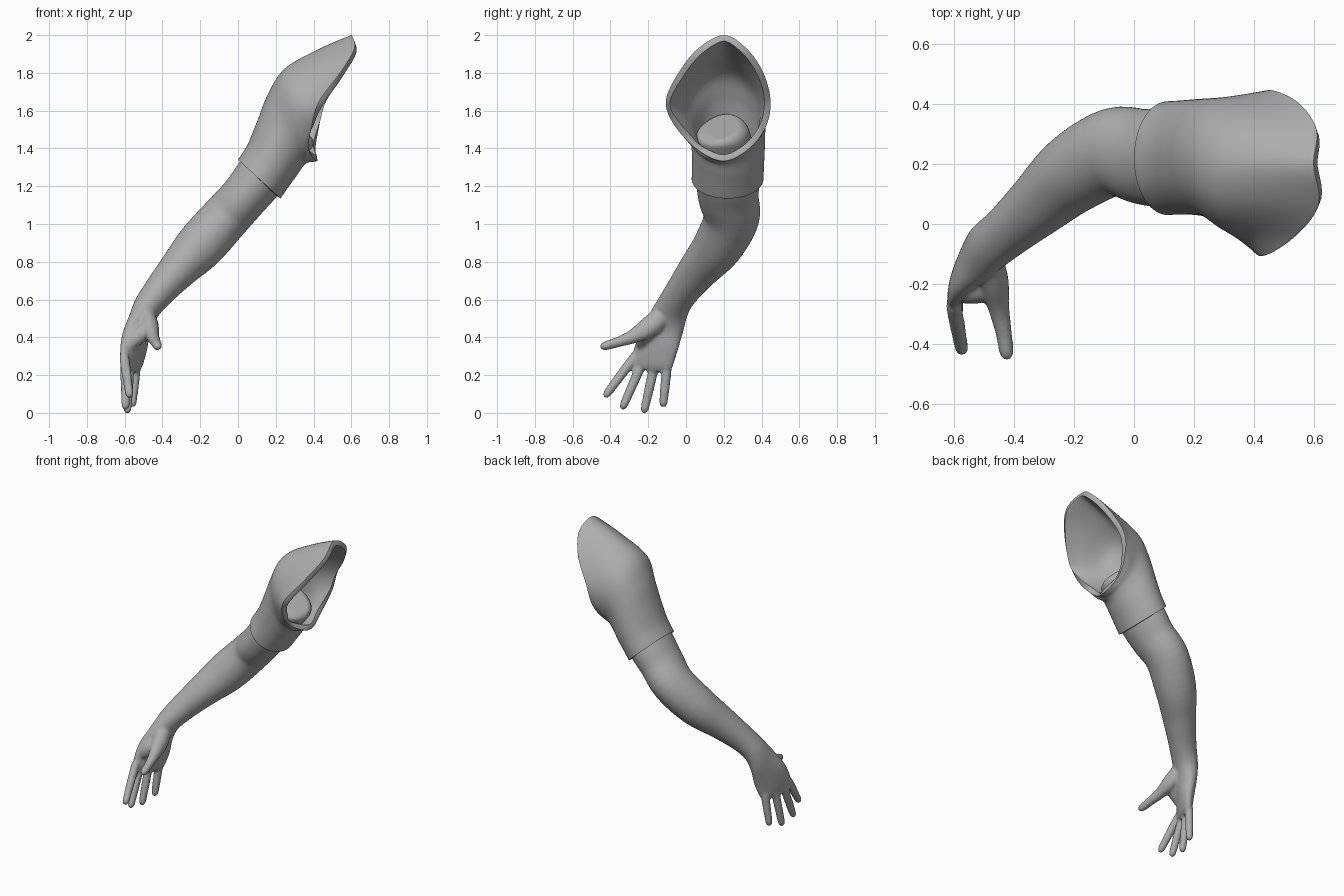
import bpy, bmesh, math
from mathutils import Vector

if "Cube" in bpy.data.objects:
    bpy.data.objects.remove(bpy.data.objects["Cube"])

SIDES = 40


def spline(rows, steps, closed=False):
    """Catmull-Rom through equal-length rows of numbers."""
    out, n = [], len(rows)
    for i in range(n if closed else n - 1):
        if closed:
            a, b, c, d = (rows[(i + k) % n] for k in (-1, 0, 1, 2))
        else:
            a, b, c, d = (rows[max(i - 1, 0)], rows[i], rows[i + 1],
                          rows[min(i + 2, n - 1)])
        for s in range(steps):
            t = s / steps
            out.append([0.5 * (2 * q + (r - p) * t + (2 * p - 5 * q + 4 * r - u) * t * t
                               + (3 * q - p - 3 * r + u) * t ** 3)
                        for p, q, r, u in zip(a, b, c, d)])
    if not closed:
        out.append(list(rows[-1]))
    return out


def skin(bm, rings, capped):
    """Bridge rings of points with quads."""
    loops = [[bm.verts.new(p) for p in ring] for ring in rings]
    faces = []
    for a, b in zip(loops, loops[1:]):
        n = len(a)
        for i in range(n):
            j = (i + 1) % n
            faces.append(bm.faces.new((a[i], a[j], b[j], b[i])))
    if capped:
        faces += [bm.faces.new(loops[0]), bm.faces.new(loops[-1])]
    bmesh.ops.recalc_face_normals(bm, faces=faces)
    return faces


def limb(bm, rows, steps=5):
    """Closed tube; each row is x, y, z, half thickness, half width, twist."""
    rows = spline([list(r) + [0] * (6 - len(r)) for r in rows], steps)
    pts = [Vector(r[:3]) for r in rows]
    rings = []
    for i, r in enumerate(rows):
        t = (pts[min(i + 1, len(pts) - 1)] - pts[max(i - 1, 0)]).normalized()
        w = Vector((r[5], 1, 0))
        w = (w - t * w.dot(t)).normalized()
        n = t.cross(w)
        rings.append([pts[i] + n * r[3] * math.cos(a) + w * r[4] * math.sin(a)
                      for a in (2 * math.pi * k / SIDES for k in range(SIDES))])
    skin(bm, rings, True)


def finish(bm, name, mat):
    me = bpy.data.meshes.new(name)
    bm.to_mesh(me)
    bm.free()
    ob = bpy.data.objects.new(name, me)
    bpy.context.collection.objects.link(ob)
    me.materials.append(mat)
    return ob


def bake(ob):
    """Apply modifiers and shade smooth."""
    bpy.ops.object.select_all(action='DESELECT')
    ob.select_set(True)
    bpy.context.view_layer.objects.active = ob
    bpy.ops.object.convert(target='MESH')
    bpy.ops.object.shade_smooth_by_angle(angle=math.radians(45))


grey = bpy.data.materials.new("plain grey")
grey.diffuse_color = (0.42, 0.42, 0.42, 1)
grey.use_nodes = True
grey.node_tree.nodes["Principled BSDF"].inputs["Base Color"].default_value = grey.diffuse_color

# Arm, from the slanted end inside the sleeve down to the knuckles
bm = bmesh.new()
limb(bm, [
    (0.285, 0.19, 1.515, 0.13, 0.09),
    (0.27, 0.195, 1.49, 0.15, 0.135),
    (0.235, 0.2, 1.43, 0.14, 0.15),
    (0.185, 0.21, 1.35, 0.13, 0.16),
    (0.11, 0.22, 1.24, 0.134, 0.168),
    (0.03, 0.225, 1.14, 0.127, 0.16),
    (-0.07, 0.24, 1.03, 0.129, 0.148),
    (-0.20, 0.17, 0.885, 0.13, 0.133),
    (-0.32, 0.065, 0.755, 0.104, 0.108),
    (-0.42, -0.022, 0.64, 0.085, 0.09),
    (-0.483, -0.073, 0.555, 0.074, 0.09, 0.1),
    (-0.525, -0.112, 0.46, 0.06, 0.105, 0.35),
    (-0.548, -0.147, 0.37, 0.052, 0.12, 0.5),
    (-0.567, -0.18, 0.27, 0.038, 0.12, 0.45),
    (-0.573, -0.188, 0.225, 0.022, 0.105, 0.4),
])

# Fingers: base, tip
for base, tip in [((-0.603, -0.27, 0.30), (-0.573, -0.432, 0.083)),
                  ((-0.596, -0.225, 0.28), (-0.595, -0.34, 0.018)),
                  ((-0.573, -0.165, 0.26), (-0.587, -0.224, -0.002)),
                  ((-0.540, -0.1, 0.25), (-0.561, -0.122, 0.03))]:
    b, e = Vector(base), Vector(tip)
    limb(bm, [(*b.lerp(e, f), r, r) for f, r in
              ((0, 0.026), (0.35, 0.026), (0.7, 0.024), (0.92, 0.021), (1, 0.01))])

# Thumb
limb(bm, [(-0.485, -0.11, 0.53, 0.045, 0.05), (-0.467, -0.195, 0.455, 0.048, 0.056),
          (-0.452, -0.28, 0.405, 0.035, 0.038), (-0.436, -0.36, 0.375, 0.028, 0.027),
          (-0.426, -0.43, 0.354, 0.024, 0.023), (-0.423, -0.453, 0.348, 0.011, 0.011)])

# Web between thumb and palm
limb(bm, [(-0.475, -0.20, 0.445, 0.045, 0.05), (-0.53, -0.225, 0.405, 0.045, 0.042),
          (-0.575, -0.23, 0.36, 0.035, 0.035)])

arm = finish(bm, "arm_and_hand", grey)
m = arm.modifiers.new("blend", 'REMESH')
m.mode = 'VOXEL'
m.voxel_size = 0.009
m.use_smooth_shade = True
m = arm.modifiers.new("soften", 'SMOOTH')
m.factor = 0.5
m.iterations = 5
bake(arm)

# Sleeve tube sections: top x, z, bottom x, z, front y, back y
sections = []
for tx, tz, bx, bz, y0, y1 in [(0.00, 1.34, 0.225, 1.135, 0.03, 0.41),
                               (0.05, 1.42, 0.27, 1.20, 0.032, 0.413),
                               (0.10, 1.54, 0.31, 1.255, 0.03, 0.417),
                               (0.16, 1.69, 0.345, 1.305, 0.02, 0.42),
                               (0.25, 1.825, 0.37, 1.325, -0.025, 0.425)]:
    row = []
    for k in range(12):
        c, s = math.cos(math.pi * k / 6), math.sin(math.pi * k / 6)
        row += [(tx + bx) / 2 + (tx - bx) / 2 * c,
                (y0 + y1) / 2 + (y1 - y0) / 2 * s,
                (tz + bz) / 2 + (tz - bz) / 2 * c]
    sections.append(row)

# Curved shoulder opening, from the top round the back
opening = [(0.60, 0.20, 2.0), (0.61, 0.315, 1.935), (0.55, 0.405, 1.81),
           (0.46, 0.447, 1.66), (0.43, 0.425, 1.52), (0.41, 0.335, 1.40),
           (0.42, 0.20, 1.333), (0.375, 0.06, 1.395), (0.39, -0.06, 1.52),
           (0.43, -0.107, 1.65), (0.54, -0.04, 1.80), (0.617, 0.065, 1.93)]
rim = [v for p in opening for v in p]
# Halfway section with a slightly fuller shoulder
half = [0.45 * a + 0.55 * b for a, b in zip(sections[-1], rim)]
for k in (0, 1, 11):
    half[3 * k + 2] += 0.012
sections += [half, rim]

rings = []
for row in spline(sections, 7):
    pts = [row[i:i + 3] for i in range(0, 36, 3)]
    rings.append([Vector(p) for p in spline(pts, 6, True)])
bm = bmesh.new()
faces = skin(bm, rings, False)
mid = Vector((0.27, 0.2, 1.55))
bm.normal_update()
if sum(f.normal.dot(f.calc_center_median() - mid) for f in faces) < 0:
    bmesh.ops.reverse_faces(bm, faces=faces)
sleeve = finish(bm, "sleeve", grey)
m = sleeve.modifiers.new("cloth thickness", 'SOLIDIFY')
m.thickness = 0.034
m.offset = -1
m = sleeve.modifiers.new("soft hem", 'BEVEL')
m.width = 0.006
m.segments = 2
m.limit_method = 'ANGLE'
m.angle_limit = math.radians(50)
bake(sleeve)
